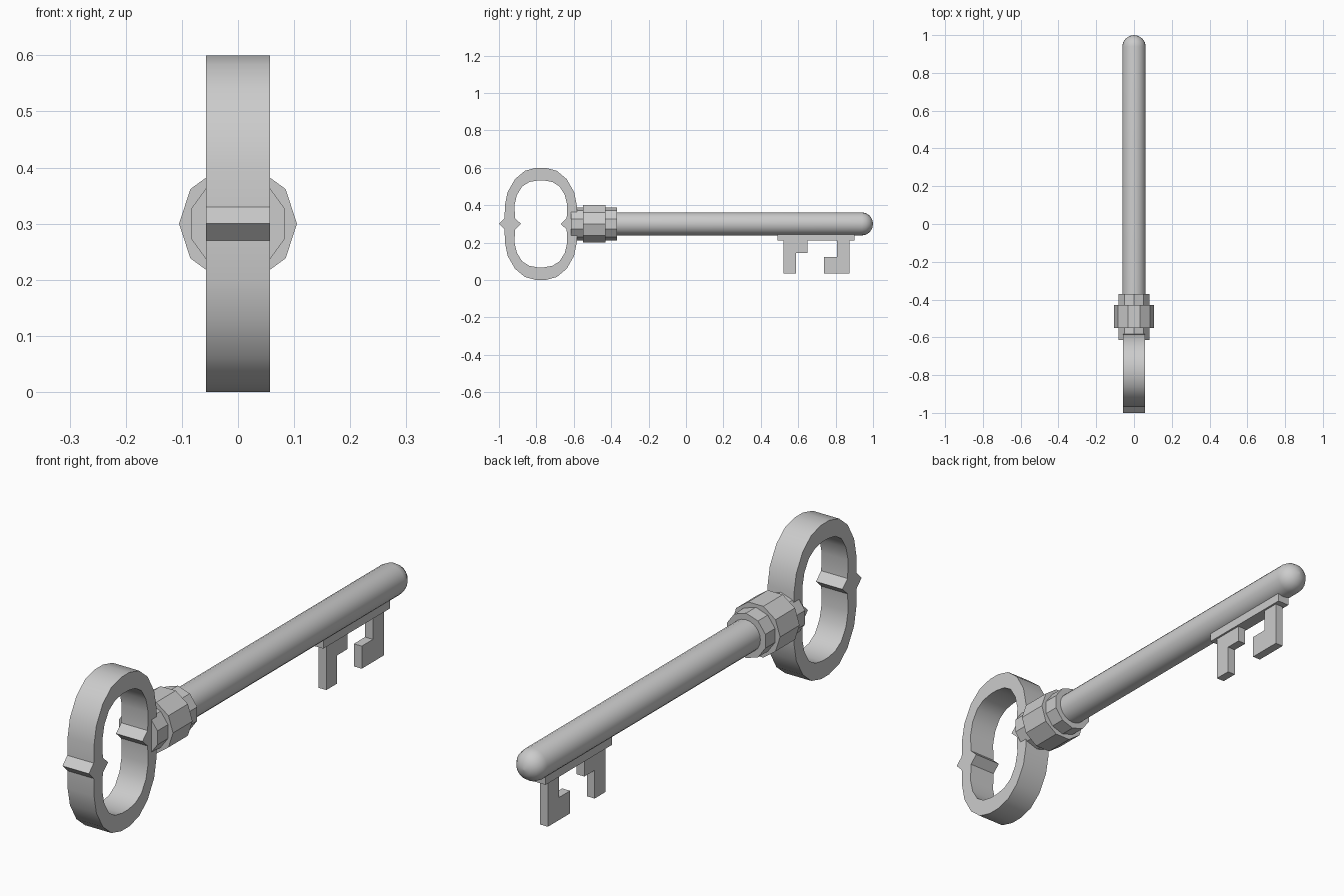
import bpy, bmesh, math

if "Cube" in bpy.data.objects:
    bpy.data.objects.remove(bpy.data.objects["Cube"])

AXIS_Z = 0.3  # height of the shaft axis


def finish(name, bm, angle=None):
    bmesh.ops.recalc_face_normals(bm, faces=bm.faces)
    me = bpy.data.meshes.new(name)
    bm.to_mesh(me)
    bm.free()
    ob = bpy.data.objects.new(name, me)
    bpy.context.collection.objects.link(ob)
    if angle:
        bpy.ops.object.select_all(action='DESELECT')
        ob.select_set(True)
        bpy.context.view_layer.objects.active = ob
        bpy.ops.object.shade_smooth_by_angle(angle=math.radians(angle))
    return ob


def lathe(name, profile, sides, turn=0.0, angle=None):
    """Turn (y, radius) points around the shaft axis; both ends are capped."""
    bm = bmesh.new()
    rings = []
    for y, r in profile:
        ring = []
        for i in range(sides):
            a = math.radians(turn) + math.tau * i / sides
            ring.append(bm.verts.new((r * math.cos(a), y, AXIS_Z + r * math.sin(a))))
        rings.append(ring)
    for a, b in zip(rings, rings[1:]):
        for i in range(sides):
            j = (i + 1) % sides
            bm.faces.new((a[i], a[j], b[j], b[i]))
    bm.faces.new(rings[0])
    bm.faces.new(rings[-1])
    return finish(name, bm, angle)


def plate(name, outline, half):
    """Extrude a (y, z) outline to a slab of thickness 2 * half."""
    bm = bmesh.new()
    face = bm.faces.new([bm.verts.new((-half, y, z)) for y, z in outline])
    ext = bmesh.ops.extrude_face_region(bm, geom=[face])
    for v in ext['geom']:
        if isinstance(v, bmesh.types.BMVert):
            v.co.x = half
    return finish(name, bm)


def four_way(quarter, cy):
    """Mirror a quarter outline (side to top) into a closed loop."""
    half = quarter + [(-y, z) for y, z in reversed(quarter)]
    loop = half + [(y, -z) for y, z in reversed(half[1:-1])]
    return [(cy + y, AXIS_Z + z) for y, z in loop]


# Bow: ring with pointed bumps on both sides
outer = four_way([(0.224, 0), (0.194, 0.03), (0.192, 0.10), (0.178, 0.17),
                  (0.138, 0.24), (0.085, 0.284), (0.025, 0.3)], -0.776)
inner = four_way([(0.106, 0), (0.138, 0.03), (0.141, 0.10), (0.128, 0.155),
                  (0.10, 0.2), (0.062, 0.224), (0.018, 0.232)], -0.776)
bm = bmesh.new()
loops = [[bm.verts.new((x, y, z)) for y, z in pts]
         for x, pts in ((-0.057, outer), (0.057, outer), (0.057, inner), (-0.057, inner))]
for k in range(4):
    a, b = loops[k], loops[(k + 1) % 4]
    for i in range(len(a)):
        j = (i + 1) % len(a)
        bm.faces.new((a[i], a[j], b[j], b[i]))
finish("bow", bm, 32)

# Collar: two ten-sided rings
lathe("collar_sleeve", [(-0.615, 0.0875), (-0.37, 0.0875)], 10, 18)
lathe("collar_band", [(-0.55, 0.105), (-0.43, 0.105)], 10)

# Shaft with rounded tip
tip = [(0.94 + 0.06 * math.sin(t), 0.062 * math.cos(t))
       for t in (math.radians(d) for d in (0, 22, 45, 67, 88))]
lathe("shaft", [(-0.60, 0.062)] + tip, 20, angle=35)

# Bit: backing plate and two hooked teeth
plate("bit_plate", [(0.49, 0.21), (0.90, 0.21), (0.90, 0.25), (0.49, 0.25)], 0.025)
plate("rear_tooth", [(0.52, 0.035), (0.587, 0.035), (0.587, 0.145),
                     (0.65, 0.145), (0.65, 0.215), (0.52, 0.215)], 0.017)
plate("front_tooth", [(0.738, 0.035), (0.875, 0.035), (0.875, 0.215),
                      (0.807, 0.215), (0.807, 0.123), (0.738, 0.123)], 0.017)
